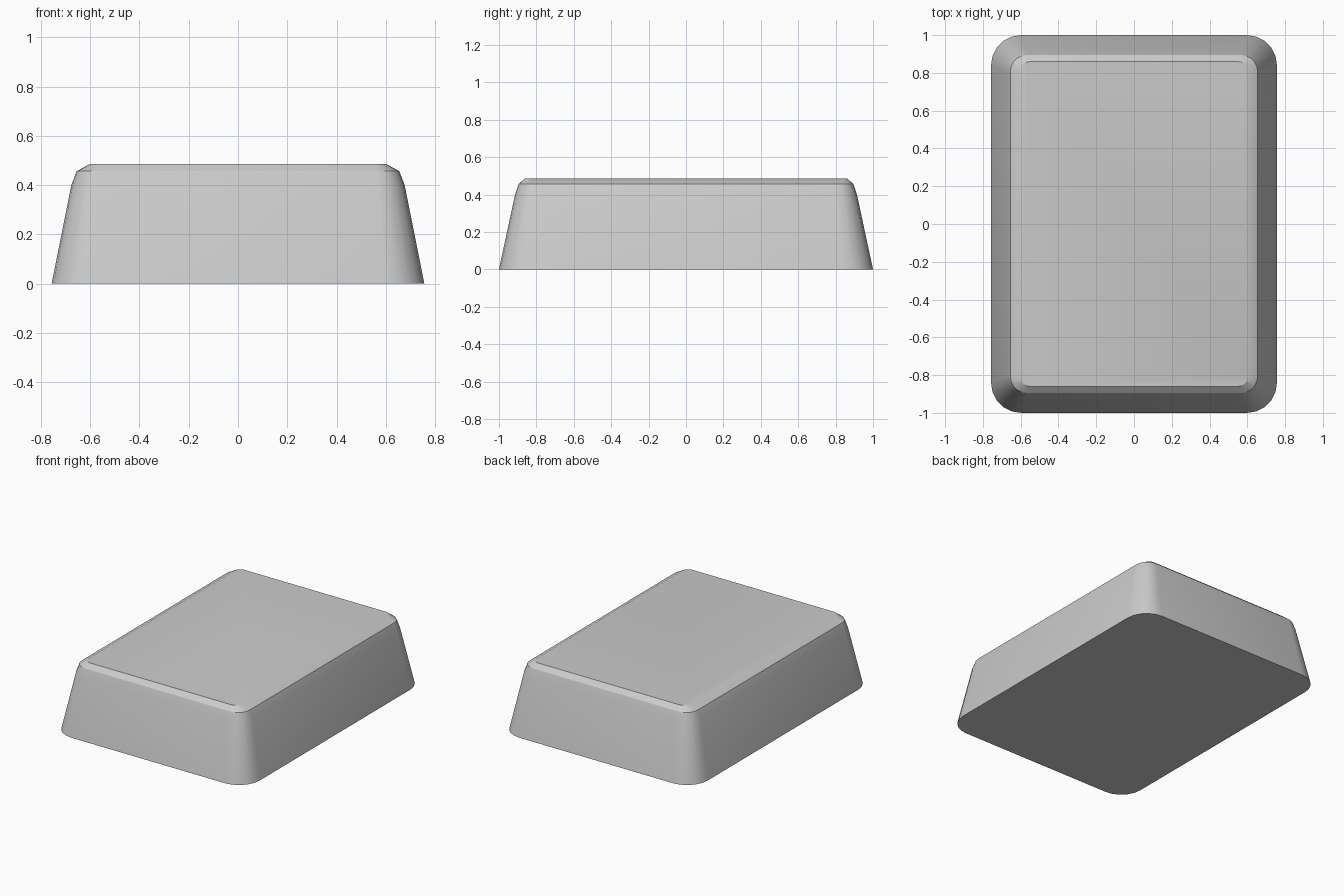
import bpy, bmesh
from math import sin, cos, pi

cube = bpy.data.objects.get("Cube")
if cube:
    bpy.data.objects.remove(cube, do_unlink=True)

CORNER_STEPS = 5

# One flat colour
grey = bpy.data.materials.new("light grey")
grey.use_nodes = True
grey.diffuse_color = (0.6, 0.6, 0.6, 1)
grey.node_tree.nodes["Principled BSDF"].inputs["Base Color"].default_value = (0.6, 0.6, 0.6, 1)


def rounded_ring(bm, half_x, half_y, z, radius):
    """Loop of vertices around a rounded rectangle, counter-clockwise."""
    ring = []
    for i, (sx, sy) in enumerate([(1, 1), (-1, 1), (-1, -1), (1, -1)]):
        for k in range(CORNER_STEPS + 1):
            a = (i + k / CORNER_STEPS) * pi / 2
            ring.append(bm.verts.new((sx * (half_x - radius) + radius * cos(a),
                                      sy * (half_y - radius) + radius * sin(a), z)))
    return ring


# Tapered block: base, upper wall, rim crease, top edge
sections = [
    (0.757, 1.0, 0.0, 0.16),
    (0.677, 0.914, 0.40, 0.11),
    (0.655, 0.895, 0.457, 0.09),
    (0.600, 0.860, 0.487, 0.05),
]
bm = bmesh.new()
rings = [rounded_ring(bm, *s) for s in sections]
for low, high in zip(rings, rings[1:]):
    n = len(low)
    for i in range(n):
        j = (i + 1) % n
        bm.faces.new((low[i], low[j], high[j], high[i]))
bm.faces.new(rings[-1])
bm.faces.new(rings[0][::-1])

mesh = bpy.data.meshes.new("tapered_block")
bm.to_mesh(mesh)
bm.free()
mesh.materials.append(grey)
block = bpy.data.objects.new("tapered_block", mesh)
bpy.context.collection.objects.link(block)

# Smooth corners, crisp rim and base
bpy.ops.object.select_all(action='DESELECT')
block.select_set(True)
bpy.context.view_layer.objects.active = block
bpy.ops.object.shade_smooth_by_angle(angle=pi / 6)
